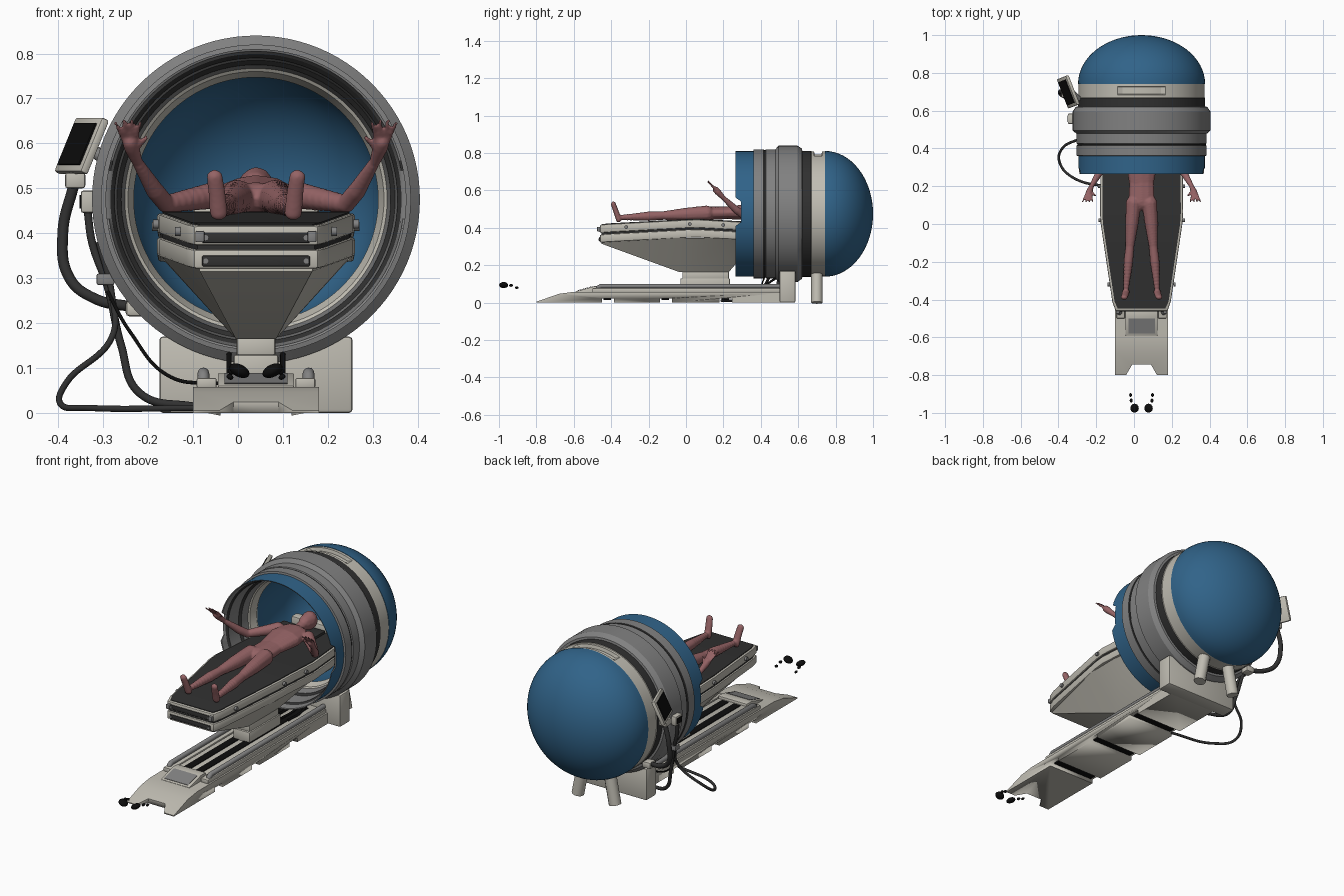
import bpy, bmesh, math
from mathutils import Vector, Matrix

if "Cube" in bpy.data.objects:
    bpy.data.objects.remove(bpy.data.objects["Cube"])

CX, CZ = 0.04, 0.475  # pod axis


def material(name, *rgb):
    m = bpy.data.materials.new(name)
    m.use_nodes = True
    m.diffuse_color = (*rgb, 1)
    m.node_tree.nodes["Principled BSDF"].inputs["Base Color"].default_value = (*rgb, 1)
    return m


BLUE = material("blue", 0.03, 0.125, 0.25)
GREY = material("mid grey", 0.22, 0.22, 0.22)
IVORY = material("ivory", 0.53, 0.51, 0.45)
DARK = material("charcoal", 0.03, 0.03, 0.03)
BLACK = material("black", 0.004, 0.004, 0.004)
SKIN = material("skin", 0.3, 0.125, 0.13)
PALETTE = [BLUE, GREY, IVORY, DARK]


def add(name, bm, mats, smooth=True):
    bmesh.ops.recalc_face_normals(bm, faces=bm.faces)
    for f in bm.faces:
        f.smooth = smooth
    for e in bm.edges:
        if len(e.link_faces) == 2 and e.calc_face_angle(0) > 0.55:
            e.smooth = False
    me = bpy.data.meshes.new(name)
    bm.to_mesh(me)
    bm.free()
    for m in mats:
        me.materials.append(m)
    ob = bpy.data.objects.new(name, me)
    bpy.context.collection.objects.link(ob)
    return ob


def loft(name, rings, mat, bevel=0):
    bm = bmesh.new()
    loops = [[bm.verts.new(p) for p in ring] for ring in rings]
    n = len(loops[0])
    for a, b in zip(loops, loops[1:]):
        for i in range(n):
            j = (i + 1) % n
            bm.faces.new((a[i], a[j], b[j], b[i]))
    bm.faces.new(loops[0])
    bm.faces.new(loops[-1])
    bmesh.ops.recalc_face_normals(bm, faces=bm.faces)
    if bevel:
        sharp = [e for e in bm.edges if e.calc_face_angle(0) > 0.5]
        bmesh.ops.bevel(bm, geom=sharp, offset=bevel, segments=2, affect='EDGES', profile=0.5)
    return add(name, bm, [mat])


def box(name, lo, hi, mat, bevel=0):
    (x, y, z), (u, v, w) = lo, hi
    return loft(name, [[(x, k, z), (u, k, z), (u, k, w), (x, k, w)] for k in (y, v)], mat, bevel)


def bake(ob):
    """Replace an object's data by its evaluated mesh."""
    dg = bpy.context.evaluated_depsgraph_get()
    me = bpy.data.meshes.new_from_object(ob.evaluated_get(dg))
    new = bpy.data.objects.new(ob.name, me)
    name = ob.name
    bpy.data.objects.remove(ob)
    bpy.context.collection.objects.link(new)
    new.name = name
    return new


def tube(name, pts, r, mat, curved=True):
    cu = bpy.data.curves.new(name, 'CURVE')
    cu.dimensions, cu.bevel_depth, cu.bevel_resolution = '3D', r, 4
    cu.use_fill_caps = True
    sp = cu.splines.new('BEZIER' if curved else 'POLY')
    points = sp.bezier_points if curved else sp.points
    points.add(len(pts) - 1)
    for p, co in zip(points, pts):
        if curved:
            p.co, p.handle_left_type, p.handle_right_type = co, 'AUTO', 'AUTO'
        else:
            p.co = (*co, 1)
    cu.materials.append(mat)
    ob = bpy.data.objects.new(name, cu)
    bpy.context.collection.objects.link(ob)
    return bake(ob)


# Pod shell: (y, radius, colour of the strip that follows)
profile = [(0.265, 0.335, 0), (0.36, 0.335, 1), (0.362, 0.345, 1), (0.415, 0.345, 3), (0.418, 0.34, 3),
           (0.424, 0.34, 1), (0.427, 0.345, 1), (0.478, 0.345, 1), (0.495, 0.365, 1), (0.595, 0.365, 1),
           (0.62, 0.348, 1), (0.622, 0.337, 3), (0.668, 0.337, 2), (0.67, 0.334, 2), (0.684, 0.334, 2),
           (0.688, 0.334, 2), (0.724, 0.334, 2), (0.728, 0.334, 2), (0.742, 0.334, 0)]
N = 16
profile += [(0.742 + 0.258 * math.sin(t), 0.336 * math.cos(t) + 0.0002, 0)
            for t in (i / N * math.pi / 2 for i in range(N + 1))]
profile += [(0.72 + 0.255 * math.cos(t), 0.276 * math.sin(t) + 0.0002, 0)
            for t in (i / N * math.pi / 2 for i in range(N + 1))]
profile += [(0.5, 0.276, 2), (0.49, 0.272, 2), (0.45, 0.285, 2), (0.445, 0.292, 1), (0.4, 0.3, 3), (0.39, 0.31, 1),
            (0.31, 0.315, 3), (0.3, 0.324, 1), (0.267, 0.33, 1)]
SEG = 96
bm = bmesh.new()
rings = [[bm.verts.new((CX + r * math.sin(a), y, CZ + r * math.cos(a)))
          for a in (k / SEG * 2 * math.pi for k in range(SEG))] for y, r, _ in profile]
for i, ring in enumerate(rings):
    nxt = rings[(i + 1) % len(rings)]
    for k in range(SEG):
        j = (k + 1) % SEG
        bm.faces.new((ring[k], ring[j], nxt[j], nxt[k])).material_index = profile[i][2]
for v in bm.verts:
    x, y, z = v.co.x - CX, v.co.y, v.co.z - CZ
    if y < 0.27 and -0.06 < z < 0.08:          # side notches in the front rim
        v.co.y += 0.03
    if 0.686 < y < 0.726 and abs(x) < 0.118 and z > 0.29:  # grip recess on top
        v.co.x, v.co.z = CX + x * 0.95, CZ + z * 0.95
bmesh.ops.remove_doubles(bm, verts=bm.verts, dist=0.0008)
add("pod_shell", bm, PALETTE)

# Cradle and rear legs
box("cradle", (-0.175, 0.5, 0), (0.255, 0.585, 0.17), IVORY, 0.008)
for s in (-1, 1):
    tube("rear_leg", [(CX + s * 0.11, 0.7, 0), (CX + s * 0.07, 0.7, 0.2)], 0.031, IVORY, False)

# Floor track with front notch and underside slots
side = [(-0.8, 0), (-0.8, 0.005), (-0.68, 0.047), (-0.6, 0.058), (0.55, 0.058), (0.55, 0)]
track = loft("track", [[(x, y, z) for y, z in side] for x in (-0.1, 0.18)], IVORY)
cutters = [loft("notch_cutter", [[(CX - a, -0.9, z), (CX + a, -0.9, z), (CX + b, -0.745, z), (CX - b, -0.745, z)]
                                 for z in (-0.1, 0.1)], IVORY) for a, b in [(0.14, 0.05)]]
cutters += [box("slot_cutter", (-0.2, y, -0.1), (0.3, y + 0.065, 0.022), IVORY) for y in (-0.45, -0.14, 0.18)]
for c in cutters:
    c.hide_render = True
    mod = track.modifiers.new("cut", 'BOOLEAN')
    mod.operation, mod.object, mod.solver = 'DIFFERENCE', c, 'EXACT'
track = bake(track)
for c in cutters:
    bpy.data.objects.remove(c)
for y in (-0.42, -0.11, 0.21):
    box("underside_strip", (-0.08, y - 0.02, 0.014), (0.16, y + 0.02, 0.024), BLACK)
step = [(-0.59, 0.05), (-0.59, 0.06), (-0.49, 0.088), (-0.45, 0.088), (-0.45, 0.05)]
loft("step_block", [[(x, y, z) for y, z in step] for x in (-0.045, 0.125)], IVORY, 0.003)
loft("step_panel", [[(x, -0.58, 0.064), (x, -0.5, 0.0866), (x, -0.5, 0.0885), (x, -0.58, 0.066)]
                    for x in (-0.03, 0.11)], GREY)
box("track_deck", (-0.045, -0.46, 0.055), (0.125, 0.5, 0.075), IVORY, 0.003)
for s in (-1, 1):
    box("track_slot", (CX + s * 0.035 - 0.02, -0.44, 0.07), (CX + s * 0.035 + 0.02, 0.46, 0.078), BLACK)
    box("side_rail", (CX + s * 0.11 - 0.022, -0.5, 0.055), (CX + s * 0.11 + 0.022, 0.5, 0.078), IVORY, 0.004)
    x = CX + s * 0.117
    tube("rail_bar", [(x, -0.47, 0.06), (x, -0.47, 0.08), (x, -0.455, 0.088), (x, 0.5, 0.088)], 0.013, GREY, False)

# Bed: (y, half width, top height)
BED = [(-0.46, 0.138, 0.416), (-0.41, 0.155, 0.42), (0, 0.216, 0.442), (0.06, 0.22, 0.444),
       (0.28, 0.218, 0.432), (0.6, 0.19, 0.43)]


def slab(name, inset, top, bottom, mat, bevel=0):
    rings = []
    for y, w, z in BED:
        y += inset if y < -0.45 else -inset if y > 0.59 else 0
        w -= inset
        rings.append([(CX - w, y, z - bottom), (CX + w, y, z - bottom), (CX + w, y, z - top), (CX - w, y, z - top)])
    return loft(name, rings, mat, bevel)


slab("bed_upper_frame", 0, 0, 0.043, IVORY, 0.006)
slab("bed_gap", 0.008, 0.04, 0.06, DARK)
slab("bed_lower_frame", 0, 0.053, 0.095, IVORY, 0.006)
slab("mattress", 0.012, -0.004, 0.01, DARK)
HULL = [(-0.452, 0.13, 0.125, 0.315), (-0.04, 0.208, 0.045, 0.165), (0.23, 0.21, 0.045, 0.165),
        (0.29, 0.21, 0.08, 0.235), (0.58, 0.18, 0.1, 0.25)]
loft("bed_hull", [[(CX - b, y, z), (CX + b, y, z), (CX + w, y, 0.345), (CX - w, y, 0.345)]
                  for y, w, b, z in HULL], IVORY)
for z in (0.39, 0.338):
    box("bed_end_slot", (-0.08, -0.464, z - 0.012), (0.16, -0.456, z + 0.012), DARK, 0.003)
    for s in (-1, 1):
        tube("slot_light", [(CX + s * 0.112, -0.46, z), (CX + s * 0.112, -0.467, z)], 0.006, GREY, False)
for s in (-1, 1):
    for y, w, z in [(-0.32, 0.168, 0.404), (0.02, 0.217, 0.42), (0.2, 0.219, 0.415)]:
        tube("bed_bolt", [(CX + s * w, y, z), (CX + s * (w + 0.012), y, z)], 0.01, GREY, False)
    box("end_lug", (CX + s * 0.125 - 0.01, -0.475, 0.38), (CX + s * 0.125 + 0.01, -0.45, 0.405), GREY, 0.003)
box("pedestal", (-0.01, -0.03, 0.07), (0.09, 0.235, 0.13), IVORY, 0.006)
box("pedestal_collar", (-0.003, -0.02, 0.125), (0.083, 0.23, 0.17), IVORY, 0.006)
box("headrest", (-0.03, 0.46, 0.43), (0.11, 0.585, 0.448), DARK, 0.006)
box("head_panel", (-0.1, 0.59, 0.4), (0.18, 0.64, 0.47), IVORY, 0.01)

# Lying figure: chains of (x, y, z, radius) blended into one skin
bm = bmesh.new()


def chain(pts, side=1, scale=(1, 1, 1), steps=8):
    for a, b in zip(pts, pts[1:]):
        for i in range(steps + 1):
            x, y, z, r = Vector(a).lerp(Vector(b), i / steps)
            m = Matrix.Translation((CX + side * x, y, z)) @ Matrix.Diagonal((*scale, 1))
            bmesh.ops.create_icosphere(bm, subdivisions=2, radius=r, matrix=m)


chain([(0, 0.12, 0.478, 0.05), (0, 0.22, 0.48, 0.047), (0, 0.34, 0.485, 0.062), (0, 0.41, 0.485, 0.055)],
      scale=(1.45, 1, 0.72))
chain([(0, 0.42, 0.485, 0.026), (0, 0.49, 0.495, 0.026)])
chain([(0, 0.515, 0.5, 0.038), (0, 0.545, 0.5, 0.046)], scale=(0.9, 1, 1.05))
for s in (-1, 1):
    chain([(0.042, 0.11, 0.478, 0.042), (0.052, 0, 0.472, 0.036), (0.062, -0.12, 0.466, 0.024),
           (0.07, -0.2, 0.462, 0.026), (0.082, -0.35, 0.455, 0.015)], s)
    chain([(0.083, -0.36, 0.447, 0.019), (0.087, -0.375, 0.49, 0.018), (0.092, -0.388, 0.525, 0.017)], s, (1.1, 0.8, 1))
    chain([(0.09, 0.41, 0.485, 0.032), (0.2, 0.31, 0.465, 0.021), (0.225, 0.27, 0.495, 0.021),
           (0.265, 0.2, 0.56, 0.013), (0.277, 0.17, 0.592, 0.018), (0.28, 0.16, 0.603, 0.018)], s)
    for k in range(4):
        chain([(0.268 + k * 0.009, 0.155, 0.61, 0.007), (0.258 + k * 0.018, 0.118, 0.652 - abs(k - 1.5) * 0.005, 0.005)], s)
    chain([(0.27, 0.175, 0.585, 0.008), (0.245, 0.15, 0.612, 0.006)], s)
figure = add("lying_figure", bm, [SKIN])
mod = figure.modifiers.new("blend", 'REMESH')
mod.mode, mod.voxel_size, mod.use_smooth_shade = 'VOXEL', 0.0045, True
mod = figure.modifiers.new("soften", 'SMOOTH')
mod.factor, mod.iterations = 0.5, 4
figure = bake(figure)
figure.data.materials.clear()
figure.data.materials.append(SKIN)

# Tilted control screen on the pod's right side
normal = Vector((-0.85, -0.35, 0.4)).normalized()
across = Vector((0.36, -0.93, 0)).normalized()
up = normal.cross(across)
up = up if up.z > 0 else -up
frame = Matrix((across, up, across.cross(up))).transposed().to_4x4()
frame.translation = (-0.348, 0.7, 0.594)
out = 1 if across.cross(up).dot(normal) > 0 else -1
box("screen_frame", (-0.083, -0.066, -0.01), (0.083, 0.066, 0.01), IVORY, 0.006).matrix_world = frame
box("screen", (-0.066, -0.05, out * 0.011 - 0.003), (0.066, 0.05, out * 0.011 + 0.003), BLACK).matrix_world = frame
tube("screen_arm", [(-0.33, 0.7, 0.59), (-0.29, 0.66, 0.56)], 0.014, GREY, False)
box("screen_mount", (-0.385, 0.67, 0.5), (-0.34, 0.72, 0.535), IVORY, 0.006)
box("cable_socket", (-0.35, 0.53, 0.445), (-0.31, 0.585, 0.495), IVORY, 0.006)
box("socket_plate", (-0.353, 0.54, 0.455), (-0.347, 0.575, 0.485), BLACK)
box("cable_clip", (-0.315, 0.5, 0.285), (-0.275, 0.54, 0.31), GREY, 0.004)
box("lower_plug", (-0.25, 0.61, 0.215), (-0.2, 0.66, 0.25), IVORY, 0.008)

# Cables
tube("thick_cable", [(-0.365, 0.7, 0.51), (-0.39, 0.7, 0.4), (-0.375, 0.68, 0.3), (-0.32, 0.66, 0.255),
                     (-0.23, 0.635, 0.235)], 0.012, DARK)
tube("middle_cable", [(-0.335, 0.55, 0.45), (-0.325, 0.54, 0.38), (-0.29, 0.52, 0.28), (-0.26, 0.5, 0.15),
                      (-0.22, 0.48, 0.045), (-0.09, 0.45, 0.012)], 0.009, DARK)
tube("floor_cable", [(-0.31, 0.53, 0.38), (-0.28, 0.5, 0.26), (-0.28, 0.46, 0.17), (-0.38, 0.4, 0.07),
                     (-0.395, 0.33, 0.02), (-0.33, 0.25, 0.011), (-0.09, 0.19, 0.011)], 0.007, DARK)
tube("thin_cable", [(-0.29, 0.5, 0.27), (-0.24, 0.44, 0.18), (-0.15, 0.4, 0.08), (-0.04, 0.4, 0.065)], 0.004, BLACK)
for k in range(4):
    x = -0.02 + k * 0.04
    tube("under_pod_cable", [(x, 0.28, 0.082), (x, 0.4, 0.085), (x, 0.48, 0.13)], 0.006, BLACK)

# Floating dark pebbles in front of the track
bm = bmesh.new()
for s in (-1, 1):
    for x, y, z, rx, ry, rz in [(0.037, -0.975, 0.094, 0.024, 0.024, 0.014), (0.055, -0.935, 0.092, 0.008, 0.011, 0.007),
                                (0.058, -0.905, 0.08, 0.008, 0.01, 0.006)]:
        m = Matrix.Translation((CX + s * x, y, z)) @ Matrix.Rotation(-s * 0.45, 4, 'Y') @ Matrix.Diagonal((rx, ry, rz, 1))
        bmesh.ops.create_uvsphere(bm, u_segments=20, v_segments=12, radius=1, matrix=m)
add("pebbles", bm, [BLACK])
